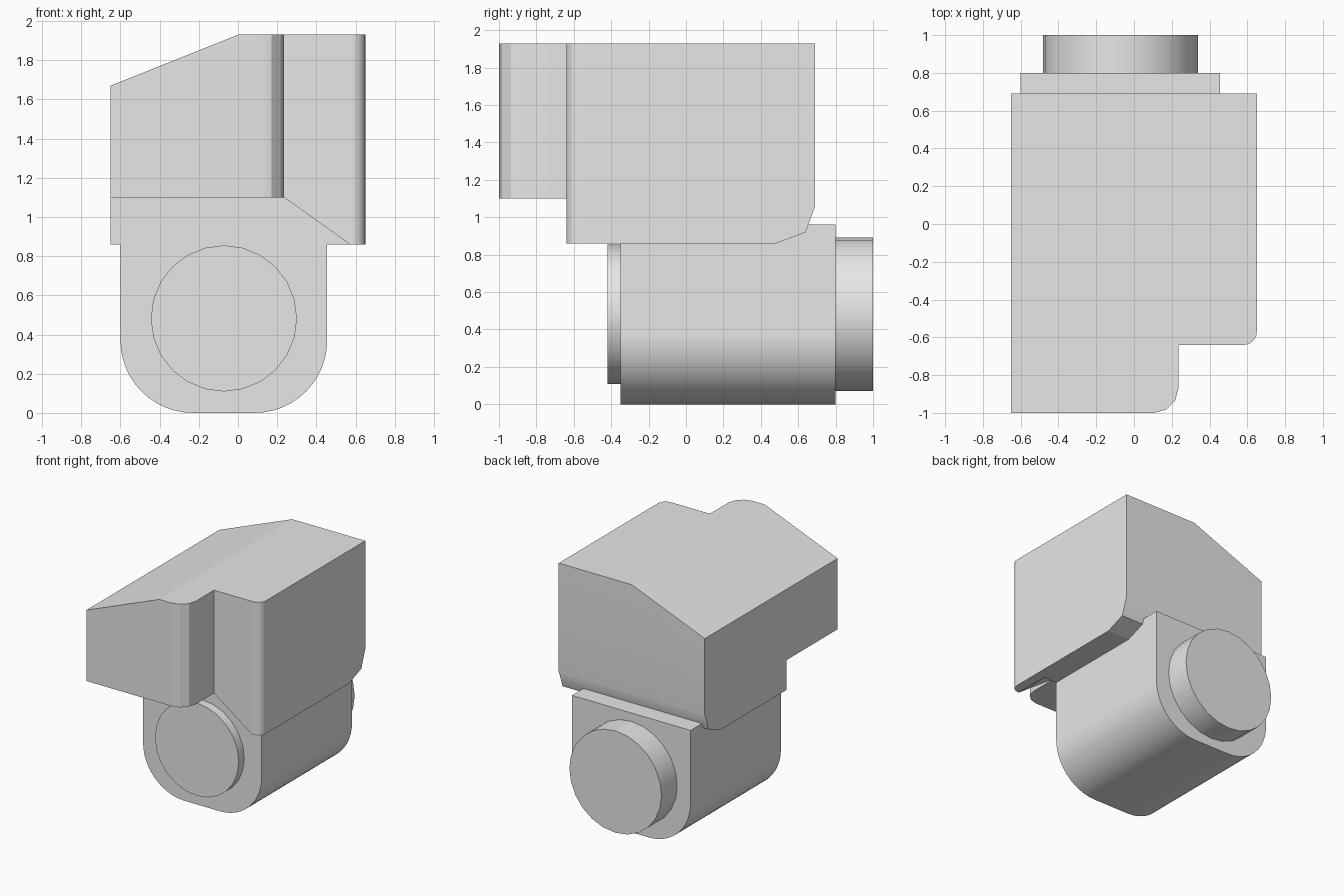
import bpy, bmesh
from math import cos, sin, pi, radians

cube = bpy.data.objects.get("Cube")
if cube:
    bpy.data.objects.remove(cube, do_unlink=True)

grey = bpy.data.materials.new("plain_grey")
grey.use_nodes = True
grey.diffuse_color = (0.8, 0.8, 0.8, 1)
grey.node_tree.nodes["Principled BSDF"].inputs["Base Color"].default_value = (0.8, 0.8, 0.8, 1)


def arc(cx, cy, r, start, end, steps):
    """Points on an arc, angles in degrees."""
    angles = [radians(start + (end - start) * i / steps) for i in range(steps + 1)]
    return [(cx + r * cos(a), cy + r * sin(a)) for a in angles]


def prism(name, outline, axis, lo, hi):
    """Extrude a 2D outline along an axis between two positions."""
    place = {"x": lambda a, b, t: (t, a, b),
             "y": lambda a, b, t: (a, t, b),
             "z": lambda a, b, t: (a, b, t)}[axis]
    bm = bmesh.new()
    ends = [[bm.verts.new(place(a, b, t)) for a, b in outline] for t in (lo, hi)]
    bm.faces.new(ends[0])
    bm.faces.new(ends[1])
    n = len(outline)
    for i in range(n):
        j = (i + 1) % n
        bm.faces.new((ends[0][i], ends[0][j], ends[1][j], ends[1][i]))
    bmesh.ops.recalc_face_normals(bm, faces=bm.faces)
    mesh = bpy.data.meshes.new(name)
    bm.to_mesh(mesh)
    bm.free()
    mesh.materials.append(grey)
    obj = bpy.data.objects.new(name, mesh)
    bpy.context.collection.objects.link(obj)
    return obj


def activate(obj):
    bpy.ops.object.select_all(action="DESELECT")
    obj.select_set(True)
    bpy.context.view_layer.objects.active = obj


def combine(obj, cutter, operation):
    """Apply a boolean and discard the cutter."""
    cutter.hide_render = True
    mod = obj.modifiers.new("cut", "BOOLEAN")
    mod.operation, mod.solver, mod.object = operation, "EXACT", cutter
    activate(obj)
    bpy.ops.object.modifier_apply(modifier=mod.name)
    bpy.data.objects.remove(cutter, do_unlink=True)


def finish(obj, angle):
    activate(obj)
    bpy.ops.object.shade_smooth_by_angle(angle=radians(angle))
    mod = obj.modifiers.new("even_normals", "WEIGHTED_NORMAL")
    mod.keep_sharp = True


# Upper housing: stepped plan with rounded front corners
plan = [(-0.65, 0.69), (-0.65, -1)]
plan += arc(0.105, -0.87, 0.13, -90, 0, 3)
plan += [(0.235, -0.64)]
plan += arc(0.58, -0.57, 0.07, -90, 0, 6)
plan += [(0.65, 0.69)]
housing = prism("upper_housing", plan, "z", 0.86, 1.93)

# Sloping roof on the right side
roof = [(-0.8, 1.61), (0, 1.93), (0, 2.2), (-0.8, 2.2)]
combine(housing, prism("roof_cutter", roof, "y", -1.2, 1.2), "DIFFERENCE")

# Chamfered lower rear edge
rear = [(0.48, 0.86), (0.64, 0.92), (0.69, 1.06), (0.9, 1.06), (0.9, 0.7), (0.48, 0.7)]
combine(housing, prism("rear_cutter", rear, "x", -1, 1), "DIFFERENCE")

# Undercut beneath the front overhang, with a slanting side
recess = [(-0.8, 0.8), (0.655, 0.8), (0.235, 1.1), (-0.8, 1.1)]
combine(housing, prism("recess_cutter", recess, "y", -1.2, -0.35), "DIFFERENCE")
finish(housing, 20)

# Lower body with rounded bottom
body = [(-0.6, 0.96)]
body += arc(-0.23, 0.37, 0.37, 180, 270, 12)
body += arc(0.085, 0.37, 0.37, 270, 360, 12)
body += [(0.455, 0.96)]
finish(prism("lower_body", body, "y", -0.35, 0.8), 30)

# Round caps at both ends of the lower body
for name, radius, lo, hi in (("front_cap", 0.373, -0.42, -0.35),
                             ("rear_cap", 0.41, 0.8, 1.0)):
    outline = arc(-0.072, 0.482, radius, 0, 360, 24)[:-1]
    finish(prism(name, outline, "y", lo, hi), 30)
